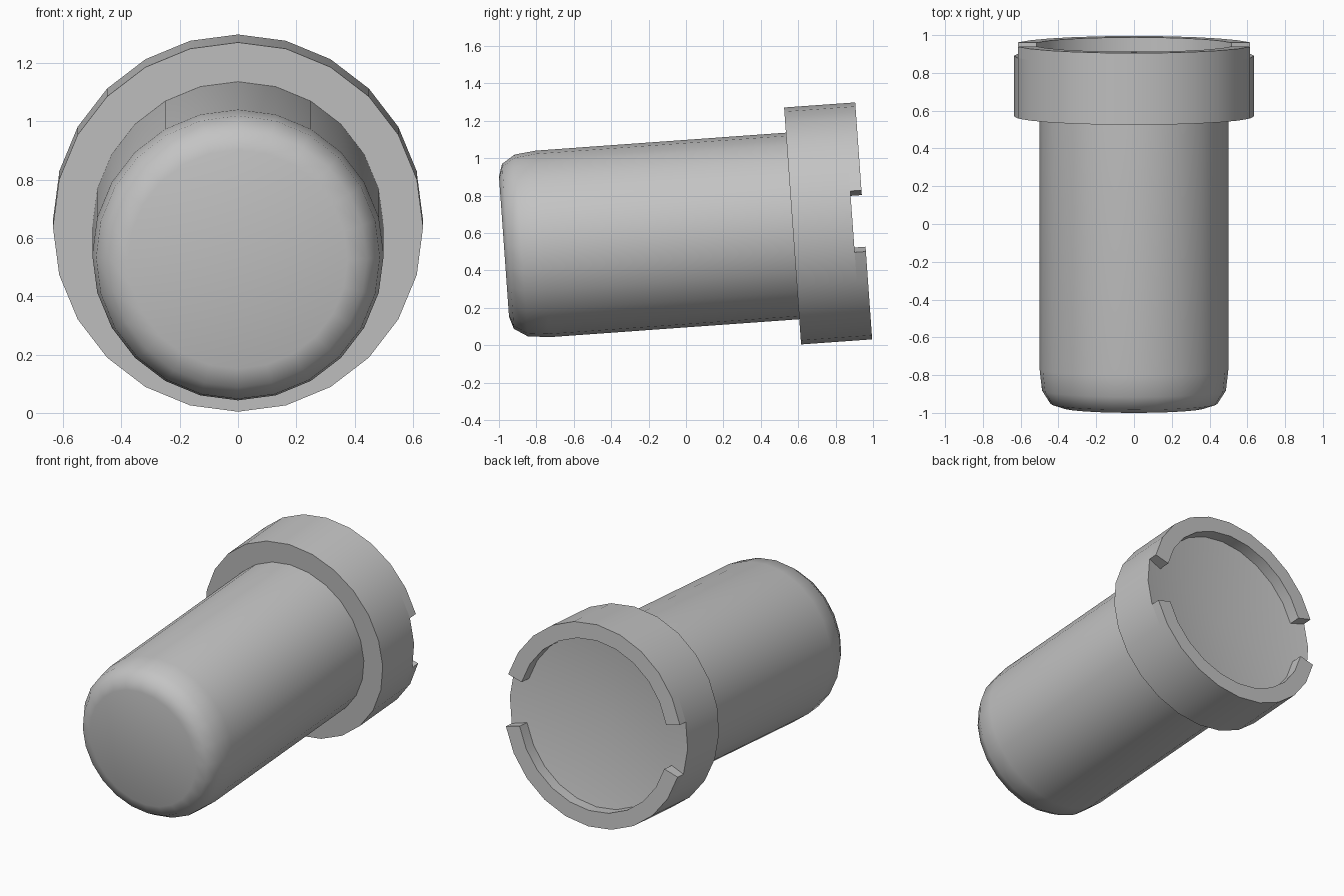
import bpy, bmesh, math
from mathutils import Matrix

cube = bpy.data.objects.get("Cube")
if cube:
    bpy.data.objects.remove(cube, do_unlink=True)

SIDES = 24
STEP = 2 * math.pi / SIDES
# Local frame: y runs along the plug axis, 0 at the collar's front face
PLACE = Matrix.Translation((0, 0.57, 0.6375)) @ Matrix.Rotation(math.radians(4.1), 4, "X")

grey = bpy.data.materials.new("light_grey")
grey.use_nodes = True
colour = (0.55, 0.55, 0.55, 1)
grey.diffuse_color = colour
grey.node_tree.nodes["Principled BSDF"].inputs["Base Color"].default_value = colour


def ring_point(bm, y, r, i):
    a = i * STEP
    return bm.verts.new((r * math.sin(a), y, r * math.cos(a)))


def finish(name, bm):
    bmesh.ops.recalc_face_normals(bm, faces=bm.faces)
    mesh = bpy.data.meshes.new(name)
    bm.to_mesh(mesh)
    bm.free()
    mesh.materials.append(grey)
    obj = bpy.data.objects.new(name, mesh)
    bpy.context.collection.objects.link(obj)
    obj.matrix_world = PLACE
    bpy.ops.object.select_all(action="DESELECT")
    obj.select_set(True)
    bpy.context.view_layer.objects.active = obj
    bpy.ops.object.shade_smooth_by_angle(angle=math.radians(45))
    return obj


# Body: rounded nose, shaft and collar, closed by a shallow dish at the back
profile = [(-1.547, 0.376), (-1.526, 0.442), (-1.455, 0.487), (-1.34, 0.5),
           (0, 0.5), (0, 0.635), (0.321, 0.635)]
DISH = 0.1
bm = bmesh.new()
rings = [[ring_point(bm, y, r, i) for i in range(SIDES)] for y, r in profile]
for a, b in zip(rings, rings[1:]):
    for i in range(SIDES):
        j = (i + 1) % SIDES
        bm.faces.new((a[i], a[j], b[j], b[i]))
bm.faces.new(rings[0])
apex = bm.verts.new((0, 0.321 - DISH, 0))
for i in range(SIDES):
    bm.faces.new((rings[-1][i], rings[-1][(i + 1) % SIDES], apex))
finish("plug_body", bm)


# Raised rim: two arcs separated by a notch on each side
def rim_arc(name, first):
    inner = 0.535
    floor = 0.321 - DISH * (1 - inner / 0.635)
    section = [(0.321, 0.635), (0.381, 0.635), (0.381, inner), (floor, inner)]
    bm = bmesh.new()
    cuts = [[ring_point(bm, y, r, i) for y, r in section]
            for i in range(first, first + 11)]
    for a, b in zip(cuts, cuts[1:]):
        for k in range(4):
            n = (k + 1) % 4
            bm.faces.new((a[k], a[n], b[n], b[k]))
    bm.faces.new(cuts[0])
    bm.faces.new(cuts[-1])
    finish(name, bm)


rim_arc("upper_rim", -5)
rim_arc("lower_rim", 7)
